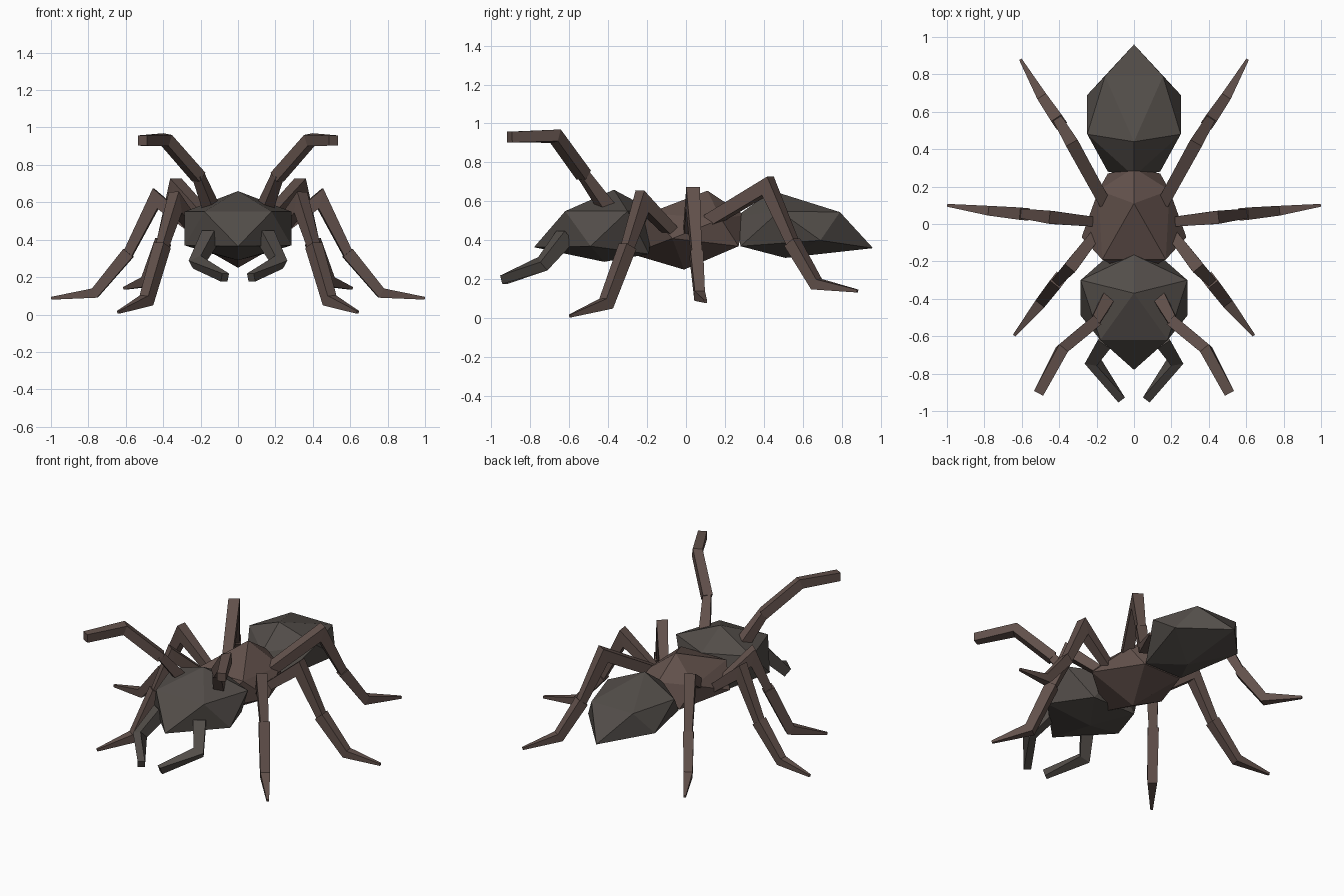
import bpy, bmesh
from mathutils import Vector

if "Cube" in bpy.data.objects:
    bpy.data.objects.remove(bpy.data.objects["Cube"])


def material(name, rgb):
    m = bpy.data.materials.new(name)
    m.diffuse_color = (*rgb, 1)
    m.use_nodes = True
    m.node_tree.nodes["Principled BSDF"].inputs["Base Color"].default_value = m.diffuse_color
    return m


DARK = material("dark_shell", (0.085, 0.074, 0.066))
BROWN = material("brown_shell", (0.122, 0.082, 0.071))


def finish(name, bm, mat):
    bmesh.ops.recalc_face_normals(bm, faces=bm.faces)
    me = bpy.data.meshes.new(name)
    bm.to_mesh(me)
    bm.free()
    me.materials.append(mat)
    ob = bpy.data.objects.new(name, me)
    bpy.context.collection.objects.link(ob)


def ico_body(name, mat, top, up_one, up_side, up_pair, low_pair, low_side, low_one, bottom):
    """Stretched 20-sided body, symmetric in x, with one lower point pulled out."""
    def flip(p):
        return (-p[0], p[1], p[2])
    bm = bmesh.new()
    t, b = bm.verts.new(top), bm.verts.new(bottom)
    u = [bm.verts.new(p) for p in (up_one, up_side, up_pair, flip(up_pair), flip(up_side))]
    w = [bm.verts.new(p) for p in (low_pair, low_side, low_one, flip(low_side), flip(low_pair))]
    for i in range(5):
        j = (i + 1) % 5
        for f in ((t, u[i], u[j]), (u[i], w[i], u[j]), (w[i], w[j], u[j]), (b, w[j], w[i])):
            bm.faces.new(f)
    finish(name, bm, mat)


def limb(name, mat, sections, side):
    """Square bars swept along mitred paths; each section lists (x, y, z, width)."""
    bm = bmesh.new()
    for path in sections:
        pts = [Vector((p[0] * side, p[1], p[2])) for p in path]
        dirs = [(q - p).normalized() for p, q in zip(pts, pts[1:])]
        rings = []
        for i, p in enumerate(pts):
            d_in, d_out = dirs[max(i - 1, 0)], dirs[min(i, len(dirs) - 1)]
            t = (d_in + d_out).normalized()
            across = d_out.cross(Vector((0, 0, 1))).normalized()
            if i:
                across = d_in.cross(Vector((0, 0, 1))).normalized()
            h = path[i][3] / 2
            up = across.cross(d_in).normalized()
            ring = []
            for a, c in ((-1, -1), (1, -1), (1, 1), (-1, 1)):
                o = across * a * h + up * c * h
                o -= d_in * (o.dot(t) / d_in.dot(t))     # slide onto the mitre plane
                ring.append(bm.verts.new(p + o))
            rings.append(ring)
        for r, s in zip(rings, rings[1:]):
            for k in range(4):
                n = (k + 1) % 4
                bm.faces.new((r[k], r[n], s[n], s[k]))
        bm.faces.new(rings[0])
        bm.faces.new(rings[-1])
    finish(name, bm, mat)


# Body parts
ico_body("head", DARK, (0, -.37, .66), (0, -.165, .55), (.285, -.30, .55), (.18, -.62, .55),
         (.16, -.19, .33), (.285, -.49, .37), (0, -.78, .365), (0, -.42, .29))
ico_body("thorax", BROWN, (0, .11, .655), (0, .30, .53), (.19, .18, .51), (.17, -.19, .54),
         (.14, .27, .37), (.28, -.07, .41), (0, -.28, .33), (0, -.01, .25))
ico_body("abdomen", DARK, (0, .44, .655), (0, .255, .52), (.25, .48, .55), (.155, .79, .545),
         (.14, .28, .37), (.25, .69, .40), (0, .96, .36), (0, .51, .31))

# Legs: thigh and shin, then lower shin and foot
LEGS = {
    "front_leg": [[(.20, -.05, .42, .055), (.335, -.225, .60, .07), (.41, -.305, .35, .05)],
                  [(.405, -.30, .37, .068), (.49, -.41, .075, .06), (.64, -.595, .012, .015)]],
    "middle_leg": [[(.19, .01, .42, .05), (.44, .035, .62, .07), (.595, .055, .31, .05)],
                   [(.585, .053, .33, .066), (.765, .07, .115, .052), (.998, .10, .087, .015)]],
    "rear_leg": [[(.16, .12, .50, .065), (.325, .42, .68, .07), (.405, .555, .37, .05)],
                 [(.40, .545, .39, .066), (.485, .67, .175, .055), (.607, .88, .14, .015)]],
}
# Feelers and jaws
ANTENNA = [[(.14, -.40, .56, .07), (.215, -.535, .75, .05)],
           [(.21, -.525, .735, .062), (.385, -.67, .935, .06), (.51, -.905, .93, .055)]]
MANDIBLE = [[(.145, -.62, .42, .08), (.22, -.735, .28, .06), (.07, -.935, .198, .045)]]

for side, tag in ((1, "left"), (-1, "right")):
    for name, sections in LEGS.items():
        limb(f"{tag}_{name}", BROWN, sections, side)
    limb(f"{tag}_antenna", BROWN, ANTENNA, side)
    limb(f"{tag}_mandible", DARK, MANDIBLE, side)
